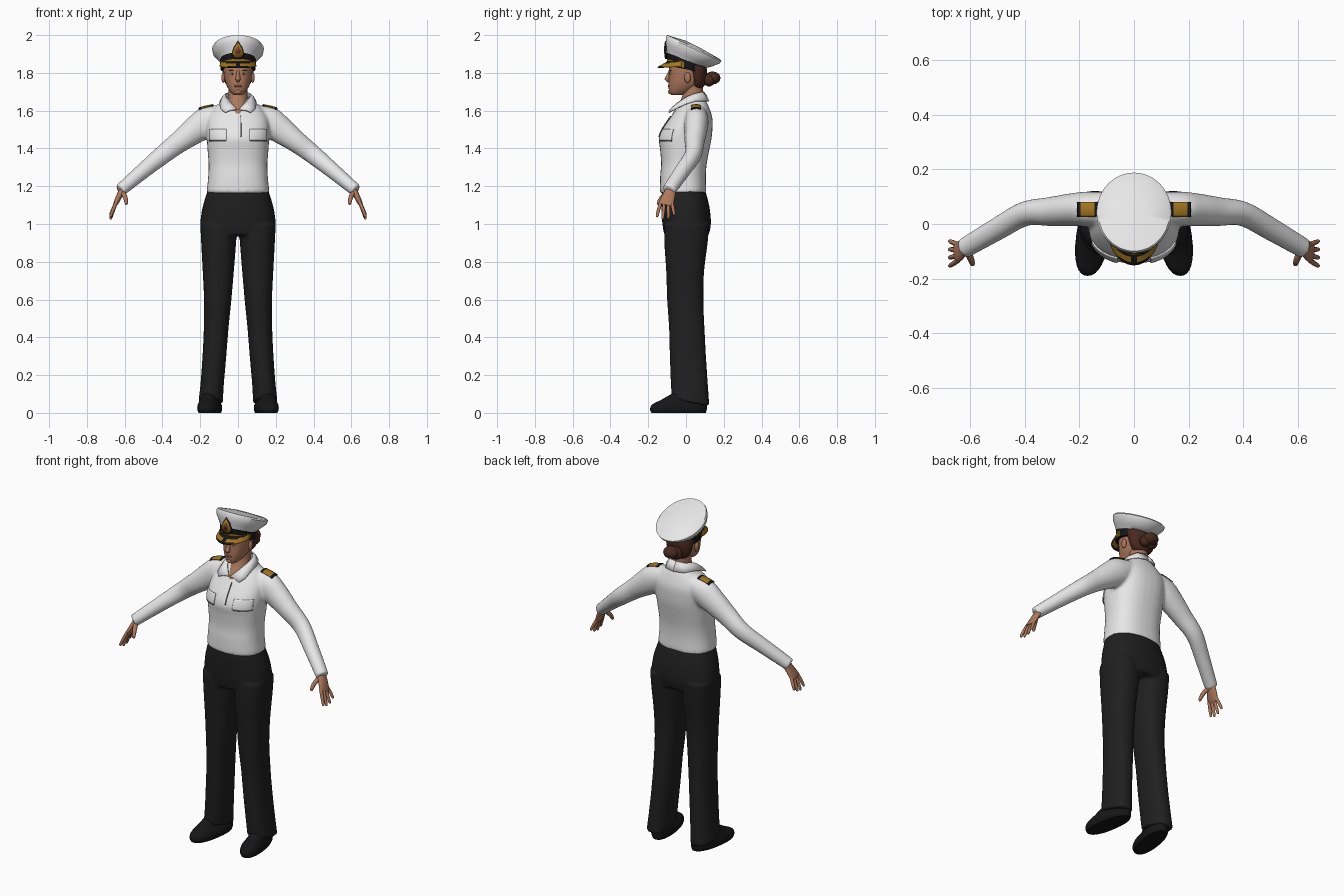
import bpy, bmesh, math
from mathutils import Vector as V, Matrix

if "Cube" in bpy.data.objects:
    bpy.data.objects.remove(bpy.data.objects["Cube"])


def material(name, *rgb):
    m = bpy.data.materials.new(name)
    m.use_nodes = True
    m.diffuse_color = (*rgb, 1)
    bsdf = next(n for n in m.node_tree.nodes if n.type == 'BSDF_PRINCIPLED')
    bsdf.inputs["Base Color"].default_value = (*rgb, 1)
    bsdf.inputs["Roughness"].default_value = 0.8
    return m


white = material("white cloth", .8, .8, .8)
trouser = material("black cloth", .014, .014, .014)
leather = material("black leather", .008, .008, .009)
skin = material("skin", .42, .19, .11)
brown = material("brown hair", .065, .022, .013)
gold = material("gold braid", .36, .18, .015)
red = material("dark red", .2, .05, .03)
lip = material("lips", .3, .09, .06)
grey = material("seam grey", .12, .12, .12)


def ring(yf, zf, yb, zb, x0, x1=None, splay=0):
    """Cross-section from front point to back point, between two x limits."""
    if x1 is None:
        x0, x1 = -x0, x0
    c = V(((x0 + x1) / 2, (yf + yb) / 2, (zf + zb) / 2))
    return c, V(((x1 - x0) / 2, 0, 0)), V((-splay, (yb - yf) / 2, (zb - zf) / 2))


def stack(rows):
    """Level cross-sections: z, front y, back y, x limits."""
    return [ring(yf, z, yb, z, *rest) for z, yf, yb, *rest in rows]


def tube(rows):
    """Cross-sections square to a path: x, y, z, half width, half thickness."""
    pts, out = [V(r[:3]) for r in rows], []
    for i, r in enumerate(rows):
        t = (pts[min(i + 1, len(pts) - 1)] - pts[max(i - 1, 0)]).normalized()
        u = (V((0, 1, 0)) - t * t.y).normalized()
        out.append((pts[i], u * r[3], t.cross(u) * r[-1]))
    return out


def loft(bm, rings, steps=4, n=32, power=2):
    """Skin a smooth closed body through the cross-sections."""
    smooth = []
    for i in range(len(rings) - 1):
        q = [rings[max(0, min(len(rings) - 1, i + k))] for k in (-1, 0, 1, 2)]
        for s in range(steps):
            t = s / steps
            smooth.append([b + (c - a) * (t / 2) + (a * 2 - b * 5 + c * 4 - d) * (t * t / 2)
                           + (b * 3 - a - c * 3 + d) * (t ** 3 / 2) for a, b, c, d in zip(*q)])
    smooth.append(rings[-1])
    bend = lambda w: math.copysign(abs(w) ** (2 / power), w)
    angles = [math.tau * k / n for k in range(n)]
    loops = [[bm.verts.new(c + u * bend(math.cos(a)) + v * bend(math.sin(a))) for a in angles]
             for c, u, v in smooth]
    for lo, hi in zip(loops, loops[1:]):
        for k in range(n):
            j = (k + 1) % n
            bm.faces.new((lo[k], lo[j], hi[j], hi[k]))
    bm.faces.new(loops[0])
    bm.faces.new(loops[-1])


def blob(bm, centre, size):
    m = Matrix.Translation(centre) @ Matrix.Diagonal((*size, 1))
    bmesh.ops.create_uvsphere(bm, u_segments=20, v_segments=12, radius=1, matrix=m)


def sheet(bm, rows):
    """Open surface through rows of points."""
    grid = [[bm.verts.new(p) for p in r] for r in rows]
    for a, b in zip(grid, grid[1:]):
        for k in range(len(a) - 1):
            bm.faces.new((a[k], a[k + 1], b[k + 1], b[k]))


def mirror(bm):
    copy = bmesh.ops.duplicate(bm, geom=bm.verts[:] + bm.edges[:] + bm.faces[:])["geom"]
    bmesh.ops.scale(bm, vec=(-1, 1, 1), verts=[g for g in copy if isinstance(g, bmesh.types.BMVert)])


def finish(name, bm, *mats, rule=None, thick=0, fuse=False):
    bmesh.ops.recalc_face_normals(bm, faces=bm.faces)
    if rule:
        for f in bm.faces:
            f.material_index = rule(f.calc_center_median())
    me = bpy.data.meshes.new(name)
    bm.to_mesh(me)
    ob = bpy.data.objects.new(name, me)
    bpy.context.collection.objects.link(ob)
    for m in mats:
        me.materials.append(m)
    if fuse:
        r = ob.modifiers.new("Fuse", 'REMESH')
        r.mode, r.voxel_size, r.use_smooth_shade = 'VOXEL', .009, True
        s = ob.modifiers.new("Relax", 'SMOOTH')
        s.factor, s.iterations = .5, 5
    if thick:
        s = ob.modifiers.new("Thickness", 'SOLIDIFY')
        s.thickness, s.offset = thick, 0
    return ob


def part(name, rings, *mats, both=False, **opts):
    bm = bmesh.new()
    loft(bm, rings, **opts)
    if both:
        mirror(bm)
    return finish(name, bm, *mats)


# Shirt: sleeves and torso fused into one body
bm = bmesh.new()
loft(bm, tube([(.09, .055, 1.575, .06, .06), (.165, .055, 1.54, .064, .08), (.23, .052, 1.495, .06, .072),
               (.31, .045, 1.435, .053, .058), (.40, .037, 1.365, .045, .05), (.50, -.018, 1.283, .042, .042),
               (.61, -.082, 1.19, .038, .035), (.625, -.09, 1.178, .038, .034)]))
mirror(bm)
loft(bm, stack([(1.162, -.135, .105, .164), (1.18, -.138, .107, .165), (1.25, -.137, .105, .158),
                (1.32, -.132, .11, .156), (1.40, -.138, .125, .162), (1.45, -.144, .135, .165),
                (1.50, -.126, .14, .167), (1.56, -.086, .14, .16), (1.61, -.05, .125, .13),
                (1.645, -.02, .11, .09), (1.665, 0, .10, .065)]), power=2.4)
shirt = finish("shirt", bm, white, fuse=True)

# Trousers
bm = bmesh.new()
loft(bm, stack([(1.0, -.115, .122, .004, .2), (.9, -.115, .115, .01, .195), (.75, -.105, .096, .022, .187),
                (.6, -.10, .092, .035, .18), (.45, -.09, .098, .05, .181), (.3, -.086, .106, .062, .188),
                (.15, -.08, .116, .075, .199)]) + [ring(-.076, .075, .124, .035, .08, .21)], power=2.3)
mirror(bm)
loft(bm, stack([(1.195, -.122, .095, .155), (1.15, -.13, .11, .17), (1.08, -.13, .126, .19),
                (1.0, -.125, .132, .2), (.94, -.115, .12, .195)]), power=2.3)
finish("trousers", bm, trouser, fuse=True)

# Shoes
part("shoes", stack([(0, -.183, .105, .095, .203, .02), (.02, -.19, .11, .088, .211, .02),
                     (.045, -.178, .11, .092, .208, .02), (.07, -.13, .1, .105, .197, .015),
                     (.11, -.06, .09, .11, .19)]), leather, both=True, power=2.3)

# Hands with fingers and thumb
bm = bmesh.new()
loft(bm, tube([(.60, -.075, 1.2, .026, .02), (.62, -.085, 1.165, .031, .017),
               (.643, -.102, 1.118, .038, .014), (.653, -.107, 1.098, .034, .009)]))
for i, drop in enumerate((.068, .08, .076, .058)):
    y, spread = -.133 + .019 * i, -.02 + .011 * i
    loft(bm, tube([(.643, y, 1.118, .009), (.661, y + spread * .6, 1.11 - drop * .5, .009),
                   (.674, y + spread, 1.11 - drop, .007), (.675, y + spread, 1.104 - drop, .002)]), n=12)
loft(bm, tube([(.612, -.095, 1.17, .014), (.597, -.128, 1.14, .012),
               (.591, -.146, 1.11, .009), (.59, -.148, 1.1, .002)]), n=12)
mirror(bm)
finish("hands", bm, skin)

# Neck, head, nose and ears
part("neck", stack([(1.585, -.071, .07, .04), (1.61, -.056, .08, .052), (1.65, -.03, .086, .052),
                    (1.70, -.015, .09, .05), (1.76, -.02, .09, .05)]), skin)
part("head", stack([(1.682, -.075, -.03, .018), (1.69, -.086, 0, .032), (1.71, -.091, .04, .048),
                    (1.74, -.092, .08, .063), (1.78, -.09, .098, .073), (1.82, -.09, .104, .077),
                    (1.87, -.085, .10, .075)]), skin, power=2.2)
bm = bmesh.new()
loft(bm, tube([(0, -.084, 1.81, .008), (0, -.094, 1.785, .01), (0, -.1, 1.768, .013),
               (0, -.09, 1.755, .008)]), n=16)
blob(bm, (0, -.103, 1.768), (.009, .009, .009))
blob(bm, (0, -.083, 1.7), (.018, .012, .013))
finish("nose_and_chin", bm, skin)
bm = bmesh.new()
blob(bm, (.078, .008, 1.775), (.01, .017, .028))
mirror(bm)
finish("ears", bm, skin)

# Eyes, brows and lips
for name, mat, centre, size in (("eyes", white, (.03, -.081, 1.795), (.013, .005, .005)),
                                ("irises", brown, (.03, -.0835, 1.795), (.005, .004, .005)),
                                ("brows", brown, (.032, -.082, 1.812), (.017, .005, .003)),
                                ("lips", lip, (.008, -.09, 1.731), (.014, .006, .006))):
    bm = bmesh.new()
    blob(bm, centre, size)
    mirror(bm)
    finish(name, bm, mat)

# Hair and bun
part("hair", stack([(1.715, .045, .08, .03), (1.73, .03, .096, .055), (1.76, .022, .106, .074),
                    (1.80, .01, .111, .082), (1.84, -.02, .108, .085)]), brown)
bm = bmesh.new()
blob(bm, (0, .14, 1.773), (.045, .042, .034))
blob(bm, (.022, .122, 1.76), (.034, .03, .032))
blob(bm, (-.022, .122, 1.765), (.034, .03, .036))
finish("hair_bun", bm, brown)

# Cap: crown, band with gold strap, peak
part("cap_crown", [ring(-.1, 1.9, .1, 1.825, .093), ring(-.104, 1.935, .135, 1.833, .112),
                   ring(-.108, 1.96, .178, 1.85, .133), ring(-.105, 1.993, .188, 1.862, .137),
                   ring(-.099, 2, .18, 1.873, .13), ring(0, 1.97, .08, 1.93, .04)],
     white, steps=1, n=48)
bm = bmesh.new()
loft(bm, [ring(-.1, 1.84, .106, 1.797, .092), ring(-.104, 1.908, .106, 1.832, .096)], steps=6, n=48)
finish("cap_band", bm, leather, gold,
       rule=lambda c: int(c.y < -.01 and .011 < c.z - 1.84 + .21 * (c.y + .1) < .034))
bm = bmesh.new()
angles = [math.radians(a) for a in range(-84, 85, 7)]
sheet(bm, [[(math.sin(a) * (.09 + .006 * t), -.01 - math.cos(a) * (.088 + .052 * t),
             1.858 - .024 * t - .006 * t * math.cos(a)) for a in angles]
           for t in (0, .2, .4, .6, .8, 1)])
finish("cap_peak", bm, leather, gold, thick=.006,
       rule=lambda c: int(.109 < math.hypot(c.x * 1.25, c.y + .01) < .13 and abs(c.x) > .015))

# Cap badge: gold shield with a red centre
for name, mat, k, y in (("badge", gold, 1, -.111), ("badge_backing", leather, 1.2, -.108),
                        ("badge_centre", red, .5, -.114)):
    bm = bmesh.new()
    outline = [(-.03, -.02), (-.016, -.04), (.016, -.04), (.03, -.02), (.018, .012), (0, .04), (-.018, .012)]
    bm.faces.new([bm.verts.new((x * k, y, 1.922 + z * k)) for x, z in outline])
    finish(name, bm, mat, thick=.007)

# Collar
bm = bmesh.new()
top = [(0, .092, 1.7), (.045, .08, 1.697), (.066, .04, 1.688), (.062, 0, 1.67), (.04, -.042, 1.643), (.004, -.082, 1.605)]
low = [(0, .122, 1.65), (.06, .105, 1.65), (.094, .05, 1.65), (.095, -.005, 1.634), (.09, -.062, 1.607), (.068, -.09, 1.59)]
sheet(bm, [top, [(V(a) + V(b)) / 2 + V((0, 0, .006)) for a, b in zip(top, low)], low])
mirror(bm)
finish("collar", bm, white, thick=.006)


def patch(name, x0, x1, a0, a1, *mats, down=False, both=True, rule=None, lift=.003):
    """Thin plate laid on the shirt, from the front or from above."""
    bm = bmesh.new()
    xs = [x0 + (x1 - x0) * i / 12 for i in range(13)]
    sides = [a0 + (a1 - a0) * i / 8 for i in range(9)]
    sheet(bm, [[(x, a, 1.8) if down else (x, -.4, a) for x in xs] for a in sides])
    if both:
        mirror(bm)
    ob = finish(name, bm, *mats, rule=rule)
    w = ob.modifiers.new("Lay on shirt", 'SHRINKWRAP')
    w.target, w.wrap_method, w.wrap_mode, w.offset = shirt, 'PROJECT', 'ABOVE_SURFACE', lift
    w.use_project_z, w.use_project_y = down, not down
    w.use_positive_direction, w.use_negative_direction = not down, down
    s = ob.modifiers.new("Thickness", 'SOLIDIFY')
    s.thickness, s.offset = .005, 0


# Shoulder boards, pocket flaps and placket
patch("shoulder_boards", .13, .205, .03, .077, leather, gold, down=True, lift=.006,
      rule=lambda c: int(.142 < abs(c.x) < .19))
patch("pocket_flaps", .06, .15, 1.443, 1.5, white)
patch("pocket_seams", .065, .15, 1.438, 1.443, grey)
patch("placket_seam", .013, .017, 1.46, 1.57, grey, both=False)

# Smooth shading with sharp edges kept
bpy.ops.object.select_all(action='DESELECT')
for ob in bpy.context.collection.objects:
    if ob.type == 'MESH':
        ob.select_set(True)
        bpy.context.view_layer.objects.active = ob
bpy.ops.object.shade_smooth_by_angle(angle=math.radians(42))
